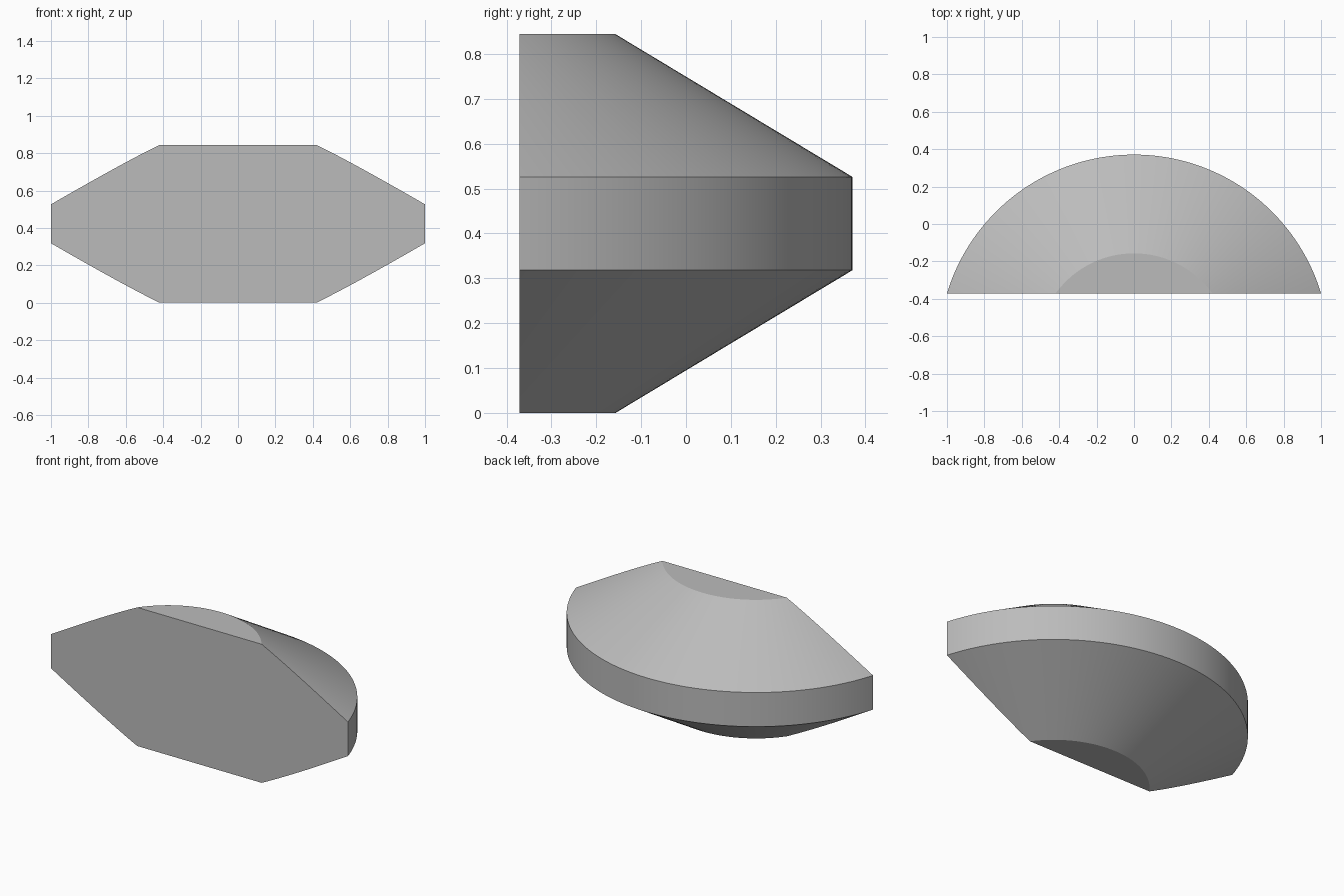
import bpy, bmesh, math
from mathutils import Vector

cube = bpy.data.objects.get("Cube")
if cube:
    bpy.data.objects.remove(cube, do_unlink=True)

grey = bpy.data.materials.new("plain grey")
grey.use_nodes = True
colour = (0.5, 0.5, 0.5, 1)
grey.diffuse_color = colour
grey.node_tree.nodes["Principled BSDF"].inputs["Base Color"].default_value = colour

FRONT_Y = -0.371      # flat cut plane
AXIS_Y = -0.674       # axis of revolution
R_CAP, R_RIM = 0.517, 1.045
HEIGHT, RIM_LOW, RIM_HIGH = 0.844, 0.318, 0.526

# Double cone profile spun around a vertical axis
bm = bmesh.new()
profile = [(0, 0), (R_CAP, 0), (R_RIM, RIM_LOW), (R_RIM, RIM_HIGH), (R_CAP, HEIGHT), (0, HEIGHT)]
verts = [bm.verts.new((r, AXIS_Y, z)) for r, z in profile]
edges = [bm.edges.new(pair) for pair in zip(verts, verts[1:])]
bmesh.ops.spin(bm, geom=verts + edges, cent=(0, AXIS_Y, 0), axis=(0, 0, 1),
               angle=math.tau, steps=192, use_duplicate=False)
bmesh.ops.remove_doubles(bm, verts=bm.verts, dist=0.0001)

# Slice off the front and close it with one flat face
cut = bmesh.ops.bisect_plane(bm, geom=bm.verts[:] + bm.edges[:] + bm.faces[:], dist=0.00001,
                             plane_co=(0, FRONT_Y, 0), plane_no=(0, -1, 0), clear_outer=True)
rim = [e for e in cut["geom_cut"] if isinstance(e, bmesh.types.BMEdge)]
bmesh.ops.contextual_create(bm, geom=rim)

# Merge the flat caps into single faces
bmesh.ops.dissolve_limit(bm, angle_limit=math.radians(0.1), verts=bm.verts, edges=bm.edges)
bmesh.ops.recalc_face_normals(bm, faces=bm.faces)

mesh = bpy.data.meshes.new("sliced_double_cone")
bm.to_mesh(mesh)
bm.free()
mesh.materials.append(grey)
body = bpy.data.objects.new("sliced_double_cone", mesh)
bpy.context.collection.objects.link(body)

bpy.ops.object.select_all(action="DESELECT")
body.select_set(True)
bpy.context.view_layer.objects.active = body
bpy.ops.object.shade_smooth_by_angle(angle=math.radians(25))
